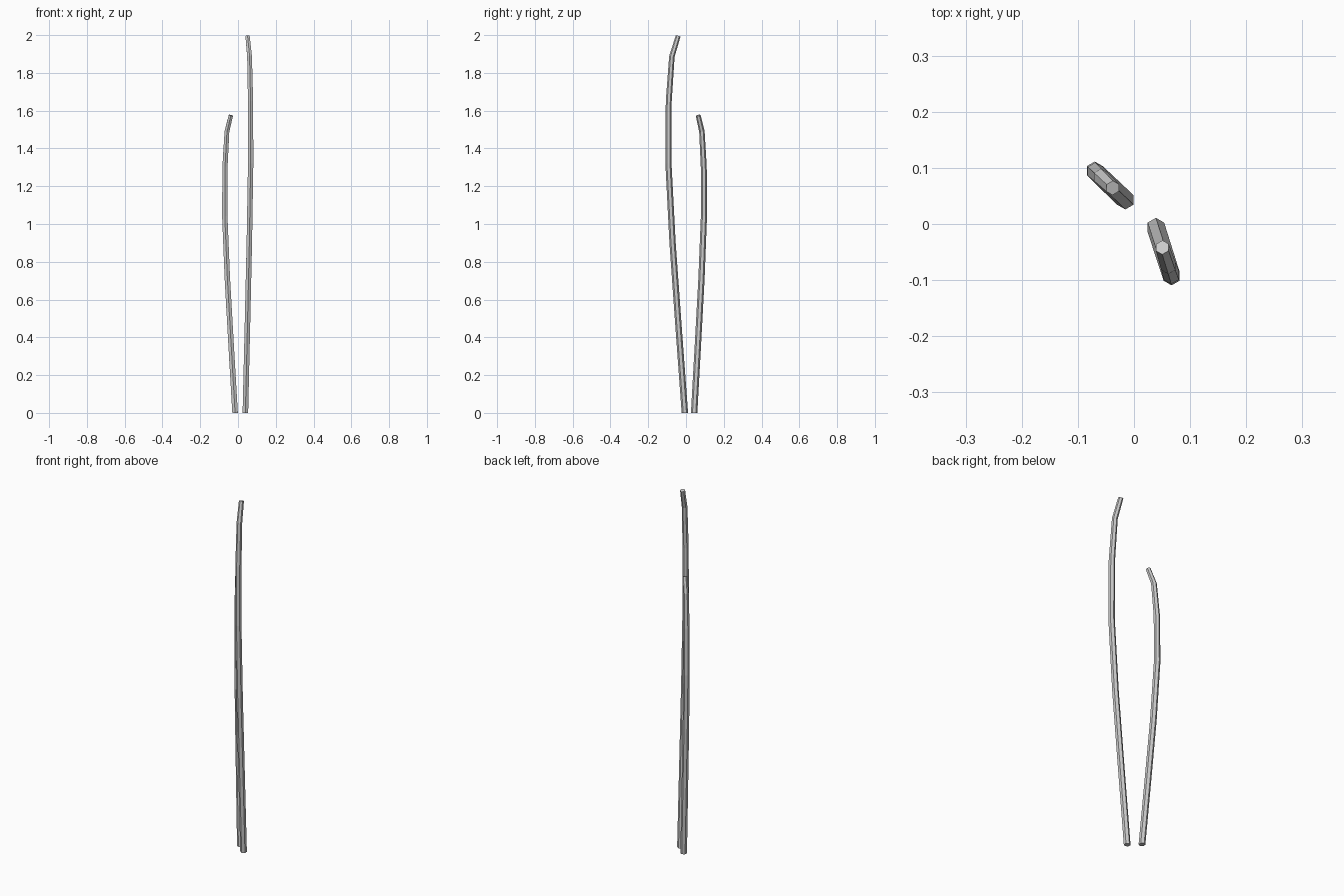
import bpy, bmesh, math
from mathutils import Vector

if "Cube" in bpy.data.objects:
    bpy.data.objects.remove(bpy.data.objects["Cube"])

# Shared bent-stem profile: (share of height, share of outward lean, radius)
PROFILE = [(0, 0, .017), (.226, .38, .0168), (.452, .75, .0166), (.662, 1, .0163),
           (.828, .98, .0158), (.946, .79, .0145), (1, .41, .013)]
SIDES = 6


def stem(name, base, lean, height):
    base, lean = Vector((*base, 0)), Vector((*lean, 0))
    path = [base + lean * k + Vector((0, 0, height * h)) for h, k, r in PROFILE]
    bm = bmesh.new()
    rings = []
    for i, p in enumerate(path):
        # Each ring is turned square to the path; the foot stays flat
        a, b = path[max(i - 1, 0)], path[min(i + 1, len(path) - 1)]
        up = Vector((0, 0, 1))
        q = up.rotation_difference(b - a if i else up)
        ring = []
        for s in range(SIDES):
            t = math.pi / 2 + math.tau * s / SIDES
            ring.append(bm.verts.new(p + q @ (Vector((math.cos(t), math.sin(t), 0)) * PROFILE[i][2])))
        rings.append(ring)
    for lo, hi in zip(rings, rings[1:]):
        for s in range(SIDES):
            n = (s + 1) % SIDES
            bm.faces.new((lo[s], lo[n], hi[n], hi[s]))
    bm.faces.new(rings[0][::-1])
    bm.faces.new(rings[-1])
    mesh = bpy.data.meshes.new(name)
    bm.to_mesh(mesh)
    bm.free()
    bpy.context.collection.objects.link(bpy.data.objects.new(name, mesh))


# Tall and short stems leaning apart
stem("tall_stem", (.039, -.006), (.028, -.087), 1.995)
stem("short_stem", (-.0155, .043), (-.0545, .052), 1.575)
